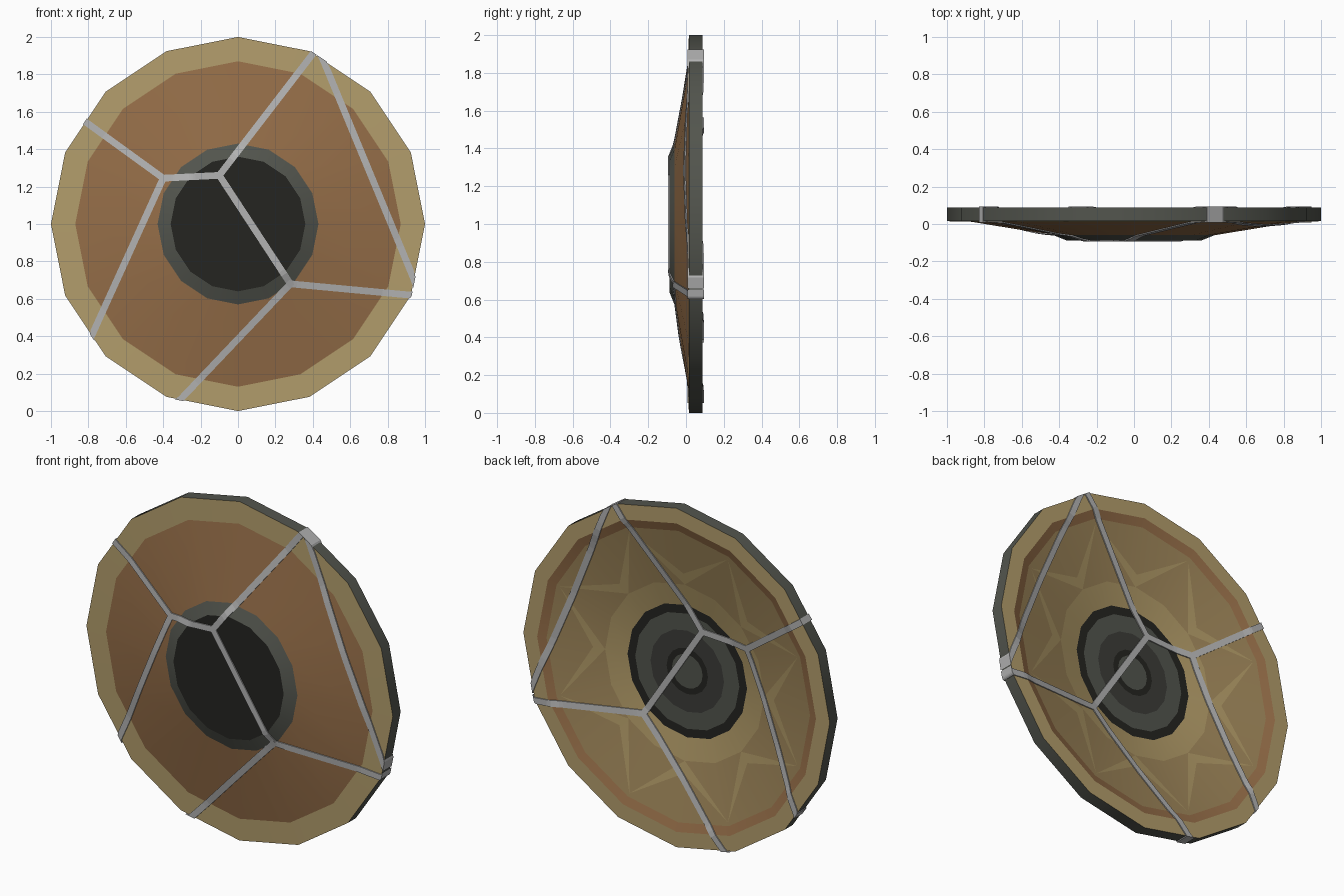
import bpy, math
from math import radians, cos, sin, pi

if "Cube" in bpy.data.objects:
    bpy.data.objects.remove(bpy.data.objects["Cube"])

SIDES = 16
STEP = 2 * pi / SIDES


def material(name, rgb):
    m = bpy.data.materials.new(name)
    m.diffuse_color = (*rgb, 1)
    m.use_nodes = True
    m.node_tree.nodes["Principled BSDF"].inputs["Base Color"].default_value = m.diffuse_color
    return m


TAN = material("tan", (0.45, 0.34, 0.15))
BROWN = material("brown", (0.30, 0.155, 0.065))
GOLD = material("pale_tan", (0.42, 0.31, 0.13))
CLAY = material("inner_tan", (0.34, 0.235, 0.10))
BLACK = material("black", (0.018, 0.018, 0.015))
DARK = material("dark_grey", (0.045, 0.045, 0.04))
GREY = material("grey", (0.085, 0.09, 0.075))
SILVER = material("silver", (0.45, 0.45, 0.45))


def pt(r, y, i):
    a = i * STEP
    return (r * cos(a), y, 1 + r * sin(a))


def build(name, verts, faces, mats, index=None, smooth=True):
    me = bpy.data.meshes.new(name)
    me.from_pydata(verts, [], faces)
    for m in mats:
        me.materials.append(m)
    if index:
        for p, k in zip(me.polygons, index):
            p.material_index = k
    ob = bpy.data.objects.new(name, me)
    bpy.context.collection.objects.link(ob)
    if smooth:
        bpy.ops.object.select_all(action='DESELECT')
        ob.select_set(True)
        bpy.context.view_layer.objects.active = ob
        bpy.ops.object.shade_smooth_by_angle(angle=radians(30))
    return ob


def band(name, a, b, mat):
    """16-sided ring from profile point a to b (radius, y); listed front-side outward."""
    verts = [pt(*a, i) for i in range(SIDES)]
    if b[0] == 0:
        return build(name, verts, [tuple(range(SIDES))], [mat])
    verts += [pt(*b, i) for i in range(SIDES)]
    faces = [(i, (i + 1) % SIDES, SIDES + (i + 1) % SIDES, SIDES + i) for i in range(SIDES)]
    return build(name, verts, faces, [mat])


# Outer side of the dish
FRONT = [(0, -0.088), (0.36, -0.088), (0.43, -0.06), (0.87, 0.012), (1, 0.015)]
BACK = [(0, -0.012), (0.39, -0.012), (0.86, 0.072), (0.91, 0.088), (1, 0.088)]
band("base_disc", FRONT[1], FRONT[0], BLACK)
band("foot_ring", FRONT[2], FRONT[1], GREY)
band("underside", FRONT[3], FRONT[2], BROWN)
band("front_rim", FRONT[4], FRONT[3], TAN)
band("rim_edge", BACK[4], FRONT[4], GREY)

# Inner side of the dish
band("back_rim", BACK[3], BACK[4], TAN)
band("inner_border", BACK[2], BACK[3], BROWN)
floor_radii = [(0.39, BLACK), (0.34, GREY), (0.24, DARK), (0.135, BLACK), (0.10, GREY), (0, None)]
for n in range(5):
    (ro, mat), (ri, _) = floor_radii[n], floor_radii[n + 1]
    if ri:
        band(f"floor_ring_{n}", (ri, -0.012), (ro, -0.012), mat)
    else:
        disc = band("floor_centre", (ro, -0.012), (0, 0), mat)
        disc.data.flip_normals()


def profile_y(profile, r):
    for (r0, y0), (r1, y1) in zip(profile, profile[1:]):
        if r <= r1:
            return y0 + (y1 - y0) * (r - r0) / (r1 - r0)
    return profile[-1][1]


# Inner wall with the eight-pointed star: valleys on even spokes, tips on odd ones
verts, faces, index = [], [], []
for i in range(SIDES):
    radii = (0.39, 0.52, 0.59, 0.86) if i % 2 == 0 else (0.39, 0.52, 0.84, 0.86)
    verts += [pt(r, profile_y(BACK, r), i) for r in radii]
for i in range(SIDES):
    j = (i + 1) % SIDES
    v, t = (i, j) if i % 2 == 0 else (j, i)
    V = [4 * v + k for k in range(4)]
    T = [4 * t + k for k in range(4)]
    quads = [(V[1], T[1], T[0], V[0]), (V[1], T[2], T[1]), (V[2], T[2], V[1]), (V[3], T[3], T[2], V[2])]
    for q, k in zip(quads, (0, 1, 0, 1)):
        faces.append(tuple(reversed(q)) if v == i else q)
        index.append(k)
wall = build("star_wall", verts, faces, [GOLD, CLAY], index)
for p in wall.data.polygons:
    if p.normal.y < 0:
        p.flip()


# Silver repair seams running right through the dish
def poly_radius(x, z):
    a = math.atan2(z, x) % STEP - STEP / 2
    return math.hypot(x, z) * cos(a) / cos(STEP / 2)


def seam(name, a, b, end_a=False, end_b=False, half=0.018, lift=0.006, n=30):
    (ax, az), (bx, bz) = a, b
    length = math.hypot(bx - ax, bz - az)
    dx, dz = (bx - ax) / length, (bz - az) / length
    s0 = -0.07 if end_a else -0.012
    s1 = length + (0.07 if end_b else 0.012)
    verts, faces = [], []
    for i in range(n + 1):
        s = s0 + (s1 - s0) * i / n
        ring = []
        for side in (-1, 1):
            x = ax + dx * s - dz * half * side
            z = az + dz * s + dx * half * side - 1
            r = poly_radius(x, z)
            if r > 1.005:
                x, z, r = x * 1.005 / r, z * 1.005 / r, 1.005
            ring.append(((x, profile_y(FRONT, r) - lift, 1 + z), (x, profile_y(BACK, r) + lift, 1 + z)))
        verts += [ring[0][0], ring[1][0], ring[1][1], ring[0][1]]
    for i in range(n):
        for k in range(4):
            m = (k + 1) % 4
            faces.append((4 * i + k, 4 * i + 4 + k, 4 * i + 4 + m, 4 * i + m))
    faces += [(0, 1, 2, 3), (4 * n + 3, 4 * n + 2, 4 * n + 1, 4 * n)]
    build(name, verts, faces, [SILVER], smooth=False)


UPPER, LOWER, LEFT = (-0.10, 1.26), (0.28, 0.68), (-0.40, 1.245)
seam("seam_top", UPPER, (0.40, 1.91), end_b=True)
seam("seam_middle", UPPER, LOWER)
seam("seam_right", LOWER, (0.92, 0.62), end_b=True)
seam("seam_bottom", LOWER, (-0.30, 0.07), end_b=True)
seam("seam_bridge", UPPER, LEFT)
seam("seam_upper_left", LEFT, (-0.80, 1.535), end_b=True)
seam("seam_lower_left", LEFT, (-0.77, 0.43), end_b=True)
seam("seam_chord", (0.45, 1.89), (0.93, 0.73), end_a=True, end_b=True)
